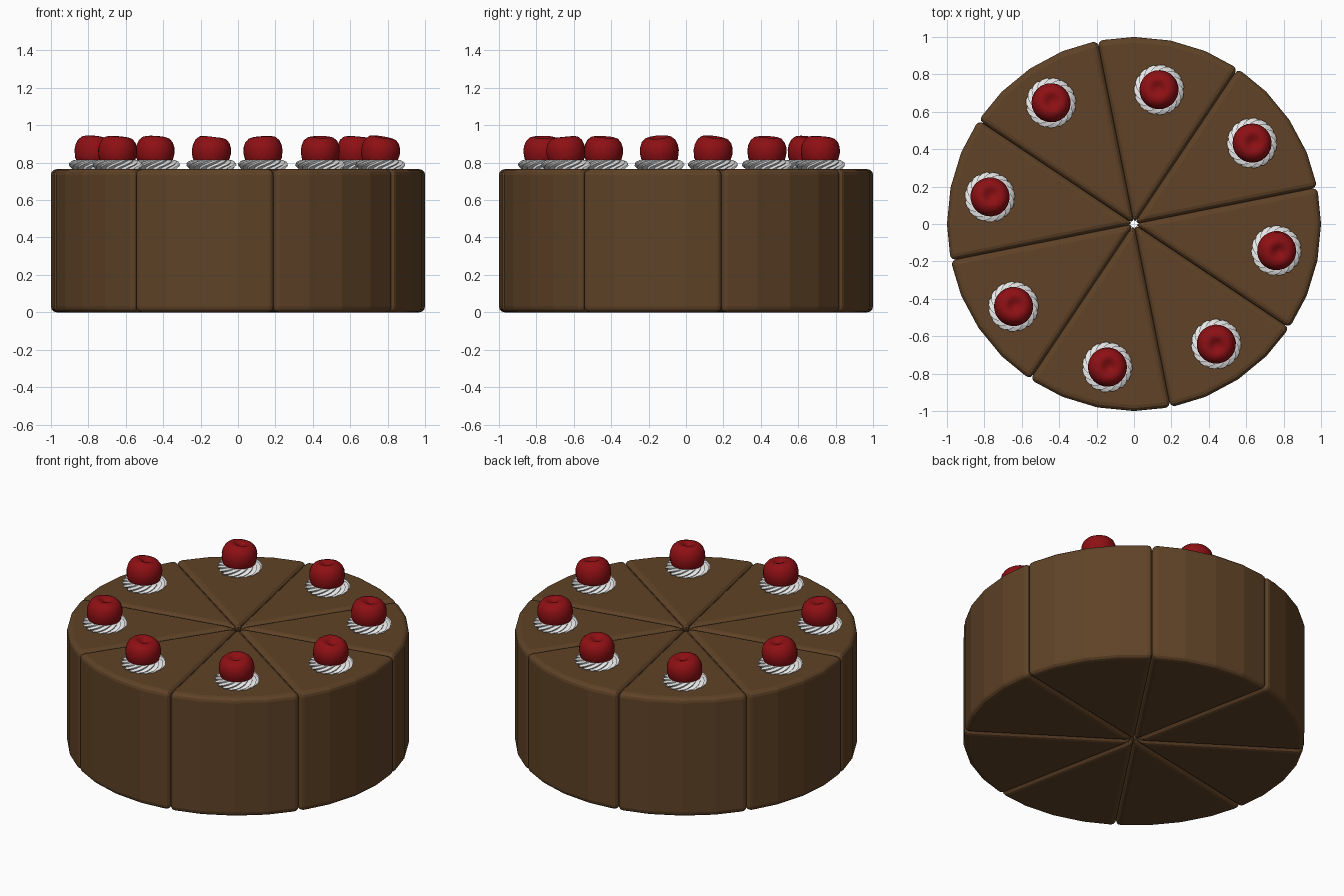
import bpy, bmesh, math, random
from mathutils import Matrix, Vector

if "Cube" in bpy.data.objects:
    bpy.data.objects.remove(bpy.data.objects["Cube"], do_unlink=True)
random.seed(4)

SLICES = 8
STEP = math.tau / SLICES
START = STEP / 4          # angle of the first cut
HEIGHT = 0.765


def material(name, color, roughness):
    m = bpy.data.materials.new(name)
    m.use_nodes = True
    m.diffuse_color = (*color, 1)
    bsdf = m.node_tree.nodes["Principled BSDF"]
    bsdf.inputs["Base Color"].default_value = (*color, 1)
    bsdf.inputs["Roughness"].default_value = roughness
    return m


chocolate = material("chocolate", (0.115, 0.055, 0.02), 0.6)
cream_white = material("cream white", (0.8, 0.8, 0.8), 0.6)
cherry_red = material("cherry red", (0.27, 0.005, 0.007), 0.4)


def make_object(name, bm, mat):
    bmesh.ops.recalc_face_normals(bm, faces=bm.faces)
    mesh = bpy.data.meshes.new(name)
    bm.to_mesh(mesh)
    bm.free()
    mesh.materials.append(mat)
    obj = bpy.data.objects.new(name, mesh)
    bpy.context.collection.objects.link(obj)
    return obj


def loft(rings):
    """Skin a list of closed rings of points and cap both ends."""
    bm = bmesh.new()
    loops = [[bm.verts.new(p) for p in ring] for ring in rings]
    n = len(loops[0])
    for a, b in zip(loops, loops[1:]):
        for i in range(n):
            j = (i + 1) % n
            bm.faces.new((a[i], a[j], b[j], b[i]))
    bm.faces.new(loops[0][::-1])
    bm.faces.new(loops[-1])
    return bm


def ring(radius, z, count, twist=0.0, ridge=0.0):
    """Circle of points; every other point is pulled in by ridge."""
    points = []
    for i in range(count):
        a = math.tau * i / count + twist
        r = radius - ridge * (i % 2)
        points.append(Vector((r * math.cos(a), r * math.sin(a), z)))
    return points


def cake_slice(index):
    # wedge with a four-sided outer arc and rounded edges
    a0 = START + index * STEP
    outline = [(0, 0)] + [(math.cos(a0 + STEP * k / 4), math.sin(a0 + STEP * k / 4))
                          for k in range(5)]
    bm = loft([[Vector((x, y, z)) for x, y in outline] for z in (0, HEIGHT)])
    bmesh.ops.recalc_face_normals(bm, faces=bm.faces)
    sharp = [e for e in bm.edges if e.calc_face_angle() > math.radians(30)]
    bmesh.ops.bevel(bm, geom=sharp, offset=0.03, segments=3, profile=0.5,
                    affect='EDGES', clamp_overlap=True)
    return make_object(f"cake_slice_{index + 1}", bm, chocolate)


def cream_swirl(index, place):
    # low ridged disc, twisted like piped cream
    profile = [(0.108, -0.01), (0.125, 0.01), (0.135, 0.02), (0.133, 0.031),
               (0.124, 0.041), (0.110, 0.048), (0.085, 0.05)]
    rings = [ring(r, z, 30, twist=k * 0.2, ridge=0.015)
             for k, (r, z) in enumerate(profile)]
    obj = make_object(f"cream_swirl_{index + 1}", loft(rings), cream_white)
    obj.matrix_world = place
    return obj


def cherry(index, place):
    # round fruit with a dimple, slightly tipped over
    profile = [(0.04, -0.085), (0.08, -0.068), (0.098, -0.035), (0.105, 0.005),
               (0.102, 0.035), (0.091, 0.062), (0.072, 0.08), (0.052, 0.085),
               (0.035, 0.08), (0.02, 0.071), (0.007, 0.067)]
    obj = make_object(f"cherry_{index + 1}",
                      loft([ring(r, z, 24) for r, z in profile]), cherry_red)
    tip = Matrix.Rotation(random.uniform(0, math.tau), 4, 'Z') @ \
        Matrix.Rotation(math.radians(random.uniform(5, 11)), 4, 'X')
    obj.matrix_world = place @ Matrix.Translation((0, 0, 0.088)) @ tip
    for p in obj.data.polygons:
        p.use_smooth = True
    return obj


# Distance of each topping from the middle, slice by slice
topping_radius = [0.765, 0.73, 0.785, 0.784, 0.781, 0.778, 0.778, 0.774]

for i, radius in enumerate(topping_radius):
    cake_slice(i)
    angle = START + (i + 0.515) * STEP
    place = Matrix.Rotation(angle, 4, 'Z') @ Matrix.Translation((radius, 0, HEIGHT))
    cream_swirl(i, place)
    cherry(i, place)
